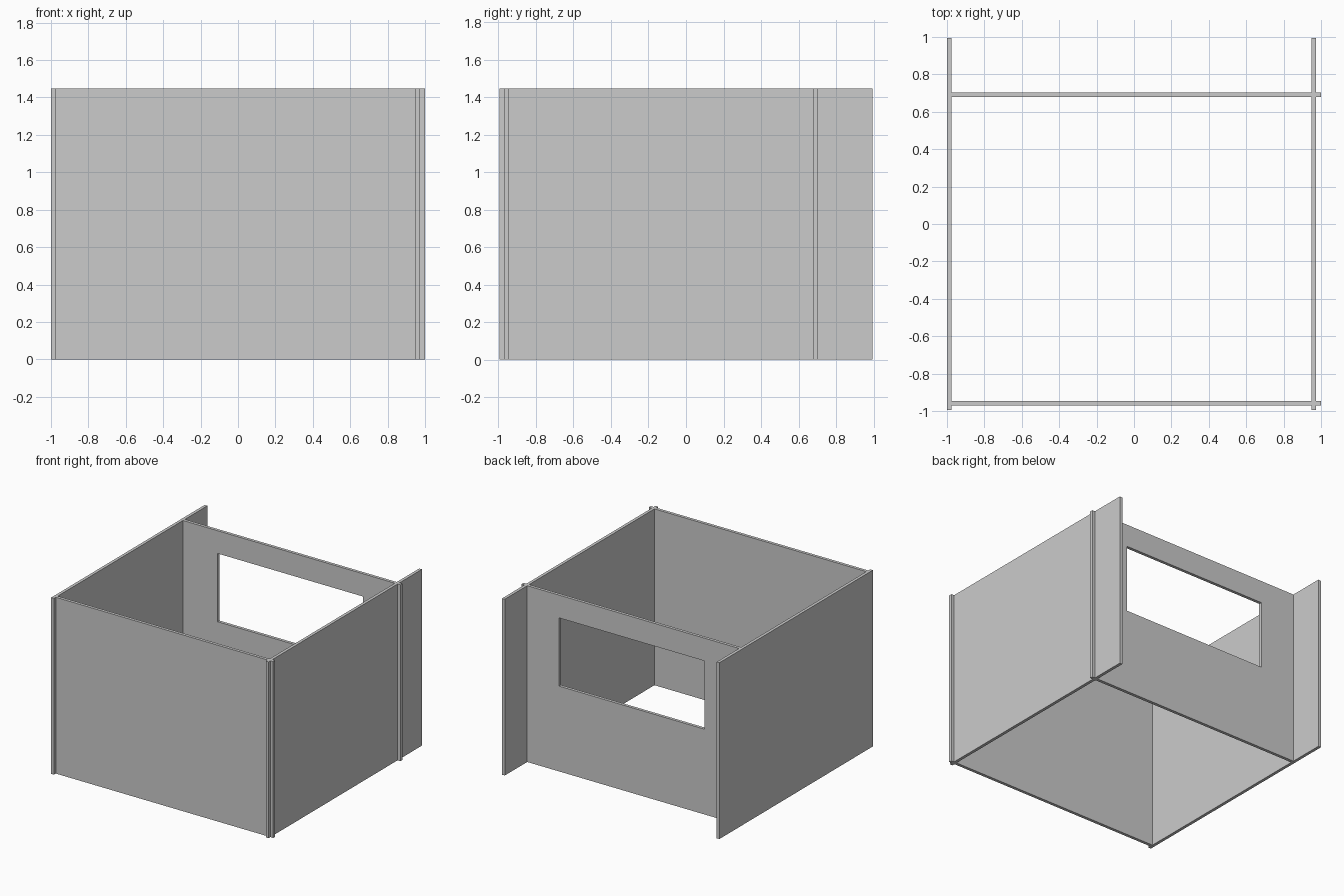
import bpy, bmesh

if "Cube" in bpy.data.objects:
    bpy.data.objects.remove(bpy.data.objects["Cube"])

H = 1.447        # panel height
T = 0.025        # panel thickness
D = 0.995        # half depth of the side panels


def make_object(name, bm):
    bmesh.ops.recalc_face_normals(bm, faces=bm.faces)
    mesh = bpy.data.meshes.new(name)
    bm.to_mesh(mesh)
    bm.free()
    obj = bpy.data.objects.new(name, mesh)
    bpy.context.collection.objects.link(obj)
    return obj


def panel(name, x0, x1, y0, y1):
    bm = bmesh.new()
    bmesh.ops.create_cube(bm, size=1)
    for v in bm.verts:
        v.co = ((x0 + x1) / 2 + v.co.x * (x1 - x0),
                (y0 + y1) / 2 + v.co.y * (y1 - y0),
                (v.co.z + 0.5) * H)
    return make_object(name, bm)


def window_panel(name, outer, inner, y0, y1):
    # rectangular ring of four faces, extruded through the wall thickness
    bm = bmesh.new()
    rings = []
    for x0, x1, z0, z1 in (outer, inner):
        corners = ((x0, z0), (x1, z0), (x1, z1), (x0, z1))
        rings.append([bm.verts.new((x, y0, z)) for x, z in corners])
    a, b = rings
    faces = [bm.faces.new((a[i], a[(i + 1) % 4], b[(i + 1) % 4], b[i]))
             for i in range(4)]
    ext = bmesh.ops.extrude_face_region(bm, geom=faces, use_keep_orig=True)
    for g in ext["geom"]:
        if isinstance(g, bmesh.types.BMVert):
            g.co.y = y1
    return make_object(name, bm)


# Side walls run the full depth
panel("left_wall", -1, -1 + T, -D, D)
panel("right_wall", 0.949, 0.949 + T, -D, D)

# Front wall pokes slightly through the right wall
panel("front_wall", -1 + T, 1, -0.971, -0.971 + T)

# Back wall with a wide window opening
window_panel("back_wall", (-1 + T, 1, 0, H), (-0.66, 0.66, 0.70, 1.26),
             0.679, 0.679 + T)
